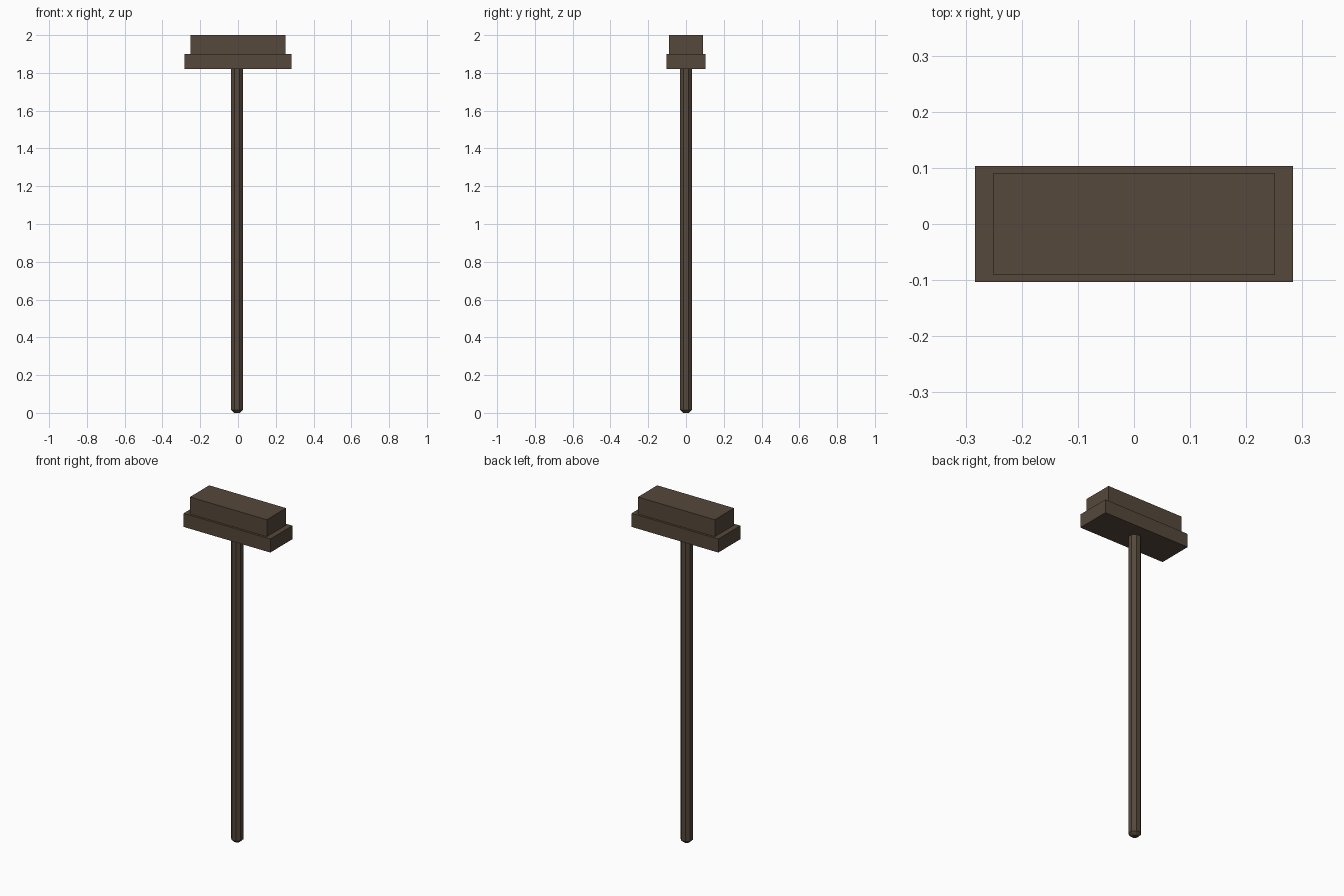
import bpy, bmesh
from math import radians, cos
from mathutils import Matrix

if "Cube" in bpy.data.objects:
    bpy.data.objects.remove(bpy.data.objects["Cube"])

wood = bpy.data.materials.new("dark_wood")
wood.diffuse_color = (0.09, 0.065, 0.043, 1)
wood.use_nodes = True
wood.node_tree.nodes["Principled BSDF"].inputs["Base Color"].default_value = wood.diffuse_color


def finish(name, bm):
    mesh = bpy.data.meshes.new(name)
    bm.normal_update()
    bm.to_mesh(mesh)
    bm.free()
    mesh.materials.append(wood)
    obj = bpy.data.objects.new(name, mesh)
    bpy.context.collection.objects.link(obj)
    return obj


def block(name, width, depth, z0, z1):
    bm = bmesh.new()
    bmesh.ops.create_cube(bm, size=1, matrix=Matrix.Translation((0, 0, (z0 + z1) / 2))
                          @ Matrix.Diagonal((width, depth, z1 - z0, 1)))
    return finish(name, bm)


# Stepped head: wide backing plate below, narrower block on top
block("head_plate", 0.566, 0.206, 1.82, 1.90)
block("head_block", 0.502, 0.18, 1.90, 2.00)

# Octagonal handle, flats facing the axes
radius = 0.032 / cos(radians(22.5))
z0, z1 = 0.0, 1.82
bm = bmesh.new()
bmesh.ops.create_cone(bm, cap_ends=True, segments=8, radius1=radius, radius2=radius, depth=z1 - z0,
                      matrix=Matrix.Translation((-0.005, 0, (z0 + z1) / 2))
                      @ Matrix.Rotation(radians(22.5), 4, 'Z'))
# Chamfered bottom tip
rim = [e for e in bm.edges if all(v.co.z < 0.01 for v in e.verts)]
bmesh.ops.bevel(bm, geom=rim, offset=0.016, segments=1, affect='EDGES')
finish("handle", bm)
